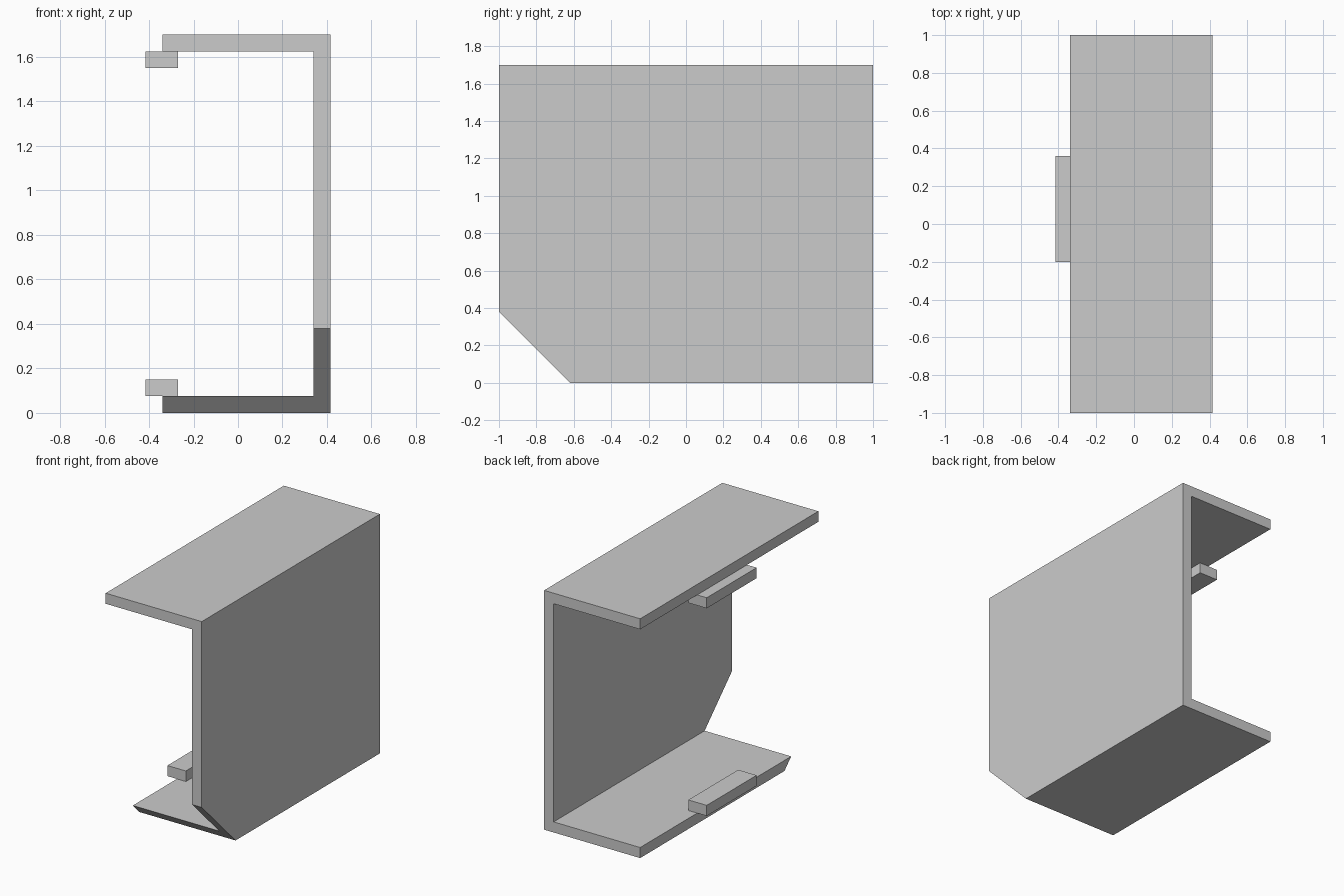
import bpy
import bmesh
from mathutils import Vector

cube = bpy.data.objects.get("Cube")
if cube:
    bpy.data.objects.remove(cube, do_unlink=True)

# Single plain grey
GREY = (0.6, 0.6, 0.6, 1.0)
grey = bpy.data.materials.new("plain grey")
grey.use_nodes = True
grey.diffuse_color = GREY
grey.node_tree.nodes["Principled BSDF"].inputs["Base Color"].default_value = GREY

HEIGHT, WALL = 1.7, 0.075
OUTER, OPEN = 0.415, -0.34   # closed and open sides of the channel
INNER = OUTER - WALL
CHAMFER = 0.38


def extrude_profile(name, profile, y0, y1, cut=None):
    """Extrude an x-z outline along y, optionally slicing off one corner."""
    bm = bmesh.new()
    face = bm.faces.new([bm.verts.new((x, y0, z)) for x, z in profile])
    result = bmesh.ops.extrude_face_region(bm, geom=[face])
    moved = [g for g in result["geom"] if isinstance(g, bmesh.types.BMVert)]
    bmesh.ops.translate(bm, verts=moved, vec=(0, y1 - y0, 0))
    if cut:
        point, normal = cut
        sliced = bmesh.ops.bisect_plane(
            bm, geom=bm.verts[:] + bm.edges[:] + bm.faces[:],
            plane_co=point, plane_no=normal, clear_outer=True)
        edges = [g for g in sliced["geom_cut"] if isinstance(g, bmesh.types.BMEdge)]
        bmesh.ops.contextual_create(bm, geom=edges)
    bmesh.ops.recalc_face_normals(bm, faces=bm.faces)
    mesh = bpy.data.meshes.new(name)
    bm.to_mesh(mesh)
    bm.free()
    mesh.materials.append(grey)
    obj = bpy.data.objects.new(name, mesh)
    bpy.context.collection.objects.link(obj)
    return obj


# C-shaped channel with its lower front corner cut at 45 degrees
channel = [(OPEN, 0), (OUTER, 0), (OUTER, HEIGHT), (OPEN, HEIGHT),
           (OPEN, HEIGHT - WALL), (INNER, HEIGHT - WALL), (INNER, WALL), (OPEN, WALL)]
extrude_profile("channel", channel, -1, 1,
                (Vector((0, -1, CHAMFER)), Vector((0, -1, -1)).normalized()))

# Tabs fixed to the inner faces of both flanges, overhanging the open side
for name, z in (("lower_tab", WALL), ("upper_tab", HEIGHT - 2 * WALL)):
    x0, x1 = -OUTER, -0.27
    extrude_profile(name, [(x0, z), (x1, z), (x1, z + WALL), (x0, z + WALL)], -0.2, 0.36)
